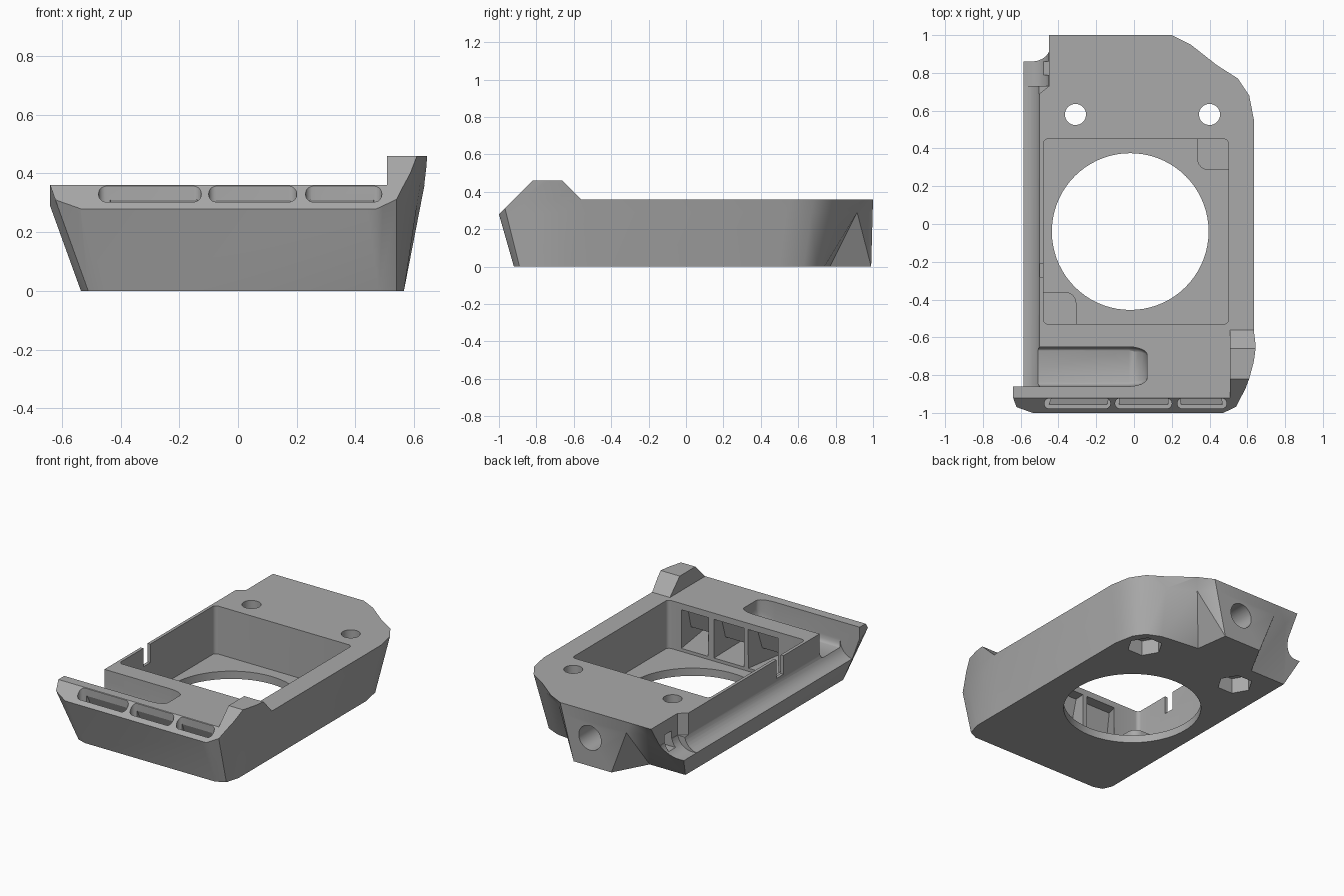
import bpy, bmesh, math

cube = bpy.data.objects.get("Cube")
if cube:
    bpy.data.objects.remove(cube, do_unlink=True)

grey = bpy.data.materials.new("plain grey")
grey.use_nodes = True
colour = (0.40, 0.40, 0.40, 1)
grey.diffuse_color = colour
grey.node_tree.nodes["Principled BSDF"].inputs["Base Color"].default_value = colour


def loft(name, rings):
    """Closed solid through rings of equal point count."""
    bm = bmesh.new()
    loops = [[bm.verts.new(p) for p in ring] for ring in rings]
    n = len(loops[0])
    for a, b in zip(loops, loops[1:]):
        for i in range(n):
            j = (i + 1) % n
            bm.faces.new((a[i], a[j], b[j], b[i]))
    bm.faces.new(loops[0][::-1])
    bm.faces.new(loops[-1])
    bmesh.ops.triangulate(bm, faces=[f for f in bm.faces if len(f.verts) == 4])
    bmesh.ops.recalc_face_normals(bm, faces=bm.faces)
    mesh = bpy.data.meshes.new(name)
    bm.to_mesh(mesh)
    bm.free()
    obj = bpy.data.objects.new(name, mesh)
    bpy.context.collection.objects.link(obj)
    mesh.materials.append(grey)
    return obj


def prism_z(name, pts, z0, z1):
    return loft(name, [[(x, y, z) for x, y in pts] for z in (z0, z1)])


def prism_x(name, pts, x0, x1):
    return loft(name, [[(x, y, z) for y, z in pts] for x in (x0, x1)])


def prism_y(name, pts, y0, y1):
    return loft(name, [[(x, y, z) for x, z in pts] for y in (y0, y1)])


def box(name, x0, x1, y0, y1, z0, z1):
    return prism_z(name, [(x0, y0), (x1, y0), (x1, y1), (x0, y1)], z0, z1)


def arc(cx, cy, r, a0, a1, n):
    return [(cx + r * math.cos(math.radians(a0 + (a1 - a0) * i / n)),
             cy + r * math.sin(math.radians(a0 + (a1 - a0) * i / n))) for i in range(n + 1)]


def circle(cx, cy, r, n=48):
    return arc(cx, cy, r, 0, 360, n)[:-1]


def rounded(x0, x1, y0, y1, r, n=5):
    return (arc(x1 - r, y0 + r, r, -90, 0, n) + arc(x1 - r, y1 - r, r, 0, 90, n)
            + arc(x0 + r, y1 - r, r, 90, 180, n) + arc(x0 + r, y0 + r, r, 180, 270, n))


def apply(obj, mod):
    bpy.ops.object.select_all(action='DESELECT')
    bpy.context.view_layer.objects.active = obj
    obj.select_set(True)
    bpy.ops.object.modifier_apply(modifier=mod.name)


def cut(cutter):
    cutter.hide_render = True
    mod = body.modifiers.new("cut", 'BOOLEAN')
    mod.operation = 'DIFFERENCE'
    mod.solver = 'EXACT'
    mod.object = cutter
    apply(body, mod)
    bpy.data.objects.remove(cutter, do_unlink=True)


# Flared shell: outline at the floor paired with outline at the deck
DECK = 0.36
pairs = [(-.535, -.84, -.667, -.90), (-.51, -.90, -.64, -.98), (-.45, -.92, -.56, -1.023),
         (.48, -.92, .47, -1.023), (.54, -.89, .54, -.98), (.565, -.80, .585, -.87),
         (.565, -.62, .62, -.70), (.565, -.45, .635, -.55), (.565, .50, .635, .55),
         (.54, .63, .61, .68), (.49, .70, .55, .77), (.40, .74, .44, .84),
         (.14, .77, .30, .95), (.11, .99, .20, 1), (-.16, .99, -.30, 1),
         (-.28, .77, -.42, 1), (-.535, .77, -.667, 1)]


def outline(z):
    t = z / DECK
    return [(max(-.64, a + (c - a) * t), min(1, b + (d - b) * t), z) for a, b, c, d in pairs]


body = loft("fan_housing", [outline(z) for z in (0, .29, DECK, .47)])

# Deck level, raised corner tab and sloped front lip
cut(box("deck_cut", -1, .507, -1.3, 1.3, DECK, .7))
cut(prism_x("tab_cut", [(-.56, DECK), (-.66, .46), (-.83, .46), (-.83, .7), (1.3, .7), (1.3, DECK)],
            .5, .9))
cut(prism_x("lip_cut", [(-1.2, .08), (-.7, .58), (-1.2, .58)], -1, 1))


# Side groove with a concave fillet, stepped in at the back
def groove(x, y0, y1):
    fillet = arc(x - .1, .24, .1, 0, -90, 8)
    cut(prism_y("groove_cut", [(x, .7)] + fillet + [(-.9, .14), (-.9, .7)], y0, y1))


groove(-.50, -.86, .9)
cut(prism_z("step_cut", [(-.6, .60), (-.5, .69), (-.45, .73), (-.45, 1.2), (-.6, 1.2)], .22, .7))
groove(-.45, .73, 1.2)

# Rounded trough in the deck
trough = box("trough_cut", -.95, .07, -.86, -.65, .2, .7)
mod = trough.modifiers.new("round", 'BEVEL')
mod.width = .085
mod.segments = 6
apply(trough, mod)
cut(trough)

# Fan chamber and intake opening
cut(prism_z("chamber_cut", rounded(-.48, .50, -.53, .45, .025), .05, .7))
cut(prism_z("intake_cut", circle(-.02, -.04, .415, 72), -.1, .2))

# Three ducts from the chamber to the lip slots
duct = [(-.50, .07), (-.50, .32), (-.60, .32), (-.65, .16), (-.86, .16),
        (-.92, .31), (-.97, .31), (-.91, .07)]
for (w0, w1), (s0, s1) in zip([(.21, .40), (-.04, .17), (-.28, -.07)],
                              [(.23, .49), (-.10, .20), (-.475, -.125)]):
    def side(w, s):
        return [(w + (s - w) * max(0, (-.53 - y) / .44), y, z) for y, z in duct]
    cut(loft("duct_cut", [side(w0, s0 + .02), side(w1, s1 - .02)]))
    cut(prism_z("slot_cut", rounded(s0, s1, -.977, -.923, .026), .25, .6))

# Screw holes with hexagonal nut pockets
for x in (-.31, .40):
    cut(prism_z("screw_cut", circle(x, .58, .056, 32), -.1, .7))
    cut(prism_z("nut_cut", circle(x, .58, .108, 6), -.1, .1))

# Round socket in the rear boss, strap slot and cable notch
cut(prism_y("socket_cut", circle(-.01, .185, .08, 36), .7, 1.2))
cut(box("strap_cut", -.7, -.28, .79, .86, .17, .27))
cut(box("notch_cut", -.56, -.47, -.28, -.21, .24, .7))

# Corner posts on the chamber floor
posts = [prism_z("rear_corner_post",
                 [(.50, .45), (.335, .45)] + arc(.395, .345, .06, 180, 270, 6) + [(.50, .285)],
                 .03, .11),
         prism_z("front_corner_post",
                 [(-.48, -.53), (-.305, -.53)] + arc(-.365, -.42, .06, 0, 90, 6) + [(-.48, -.36)],
                 .03, .11)]

# Smooth curves, sharp creases
for obj in [body] + posts:
    bpy.ops.object.select_all(action='DESELECT')
    bpy.context.view_layer.objects.active = obj
    obj.select_set(True)
    bpy.ops.object.shade_smooth_by_angle(angle=math.radians(32))
